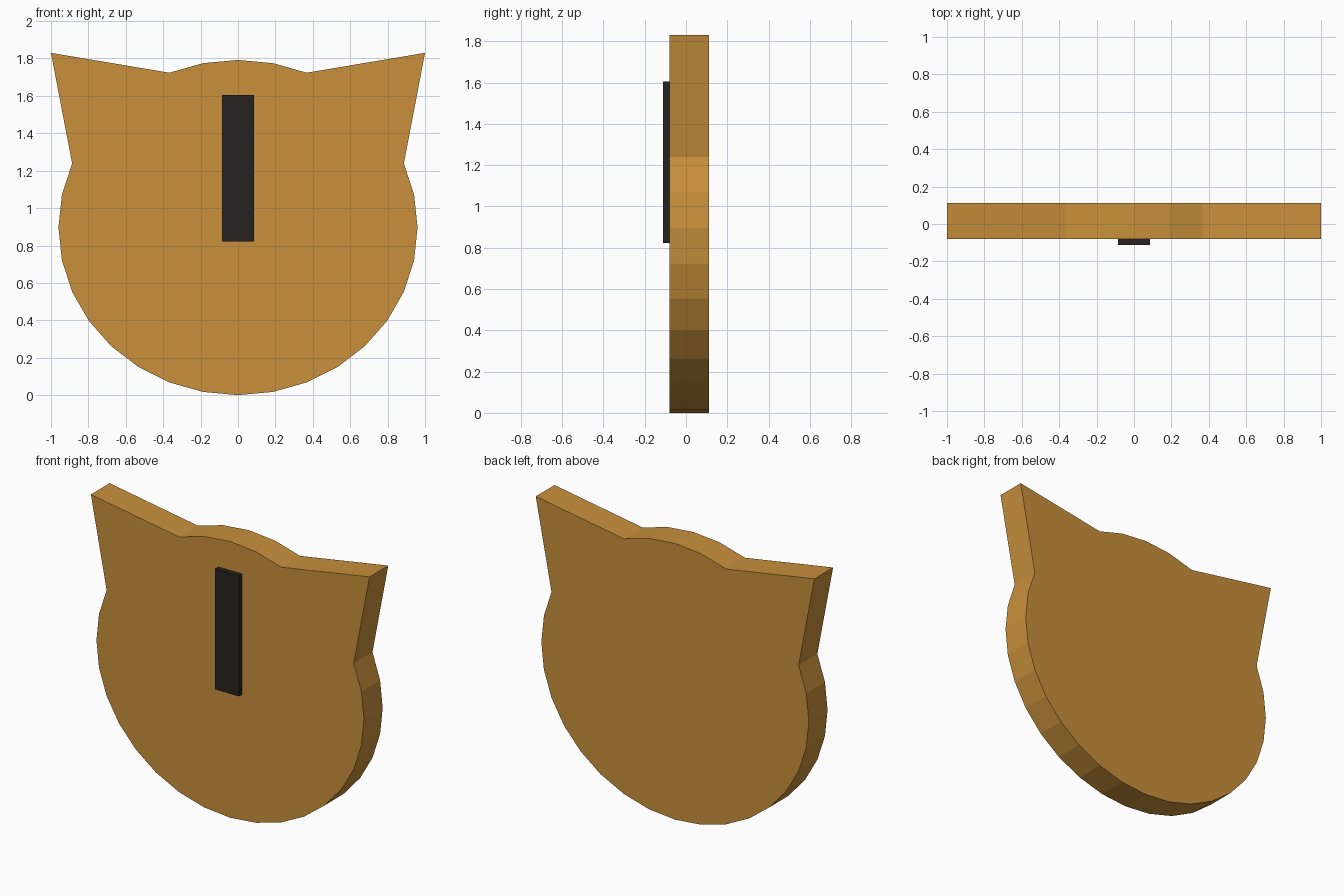
import bpy, bmesh
from math import sin, cos, radians

if "Cube" in bpy.data.objects:
    bpy.data.objects.remove(bpy.data.objects["Cube"])


def material(name, color):
    mat = bpy.data.materials.new(name)
    mat.diffuse_color = (*color, 1)
    mat.use_nodes = True
    mat.node_tree.nodes["Principled BSDF"].inputs["Base Color"].default_value = mat.diffuse_color
    return mat


def slab(name, outline, y_front, y_back, mat):
    """Extrude an (x, z) outline from y_front to y_back."""
    bm = bmesh.new()
    face = bm.faces.new([bm.verts.new((x, y_front, z)) for x, z in outline])
    new = bmesh.ops.extrude_face_region(bm, geom=[face], use_keep_orig=True)["geom"]
    verts = [v for v in new if isinstance(v, bmesh.types.BMVert)]
    bmesh.ops.translate(bm, verts=verts, vec=(0, y_back - y_front, 0))
    bmesh.ops.recalc_face_normals(bm, faces=bm.faces)
    mesh = bpy.data.meshes.new(name)
    bm.to_mesh(mesh)
    bm.free()
    mesh.materials.append(mat)
    obj = bpy.data.objects.new(name, mesh)
    bpy.context.collection.objects.link(obj)
    return obj


orange = material("orange", (0.58, 0.28, 0.045))
black = material("black", (0.02, 0.016, 0.016))

# Right half of the head: 32-sided oval, interrupted by a pointed ear
RX, RZ = 0.96, 0.896


def oval(i):
    a = radians(11.25 * i)
    return RX * sin(a), RZ - RZ * cos(a)


half = [oval(i) for i in range(1, 11)] + [(1.0, 1.83)] + [oval(i) for i in (14, 15)]
outline = [(0, 0)] + half + [(0, 2 * RZ)] + [(-x, z) for x, z in reversed(half)]
slab("cat_head_plate", outline, -0.08, 0.112, orange)

# Raised vertical slit on the front
slit = [(-0.085, 0.822), (0.085, 0.822), (0.085, 1.605), (-0.085, 1.605)]
slab("slit_pupil", slit, -0.112, -0.079, black)
